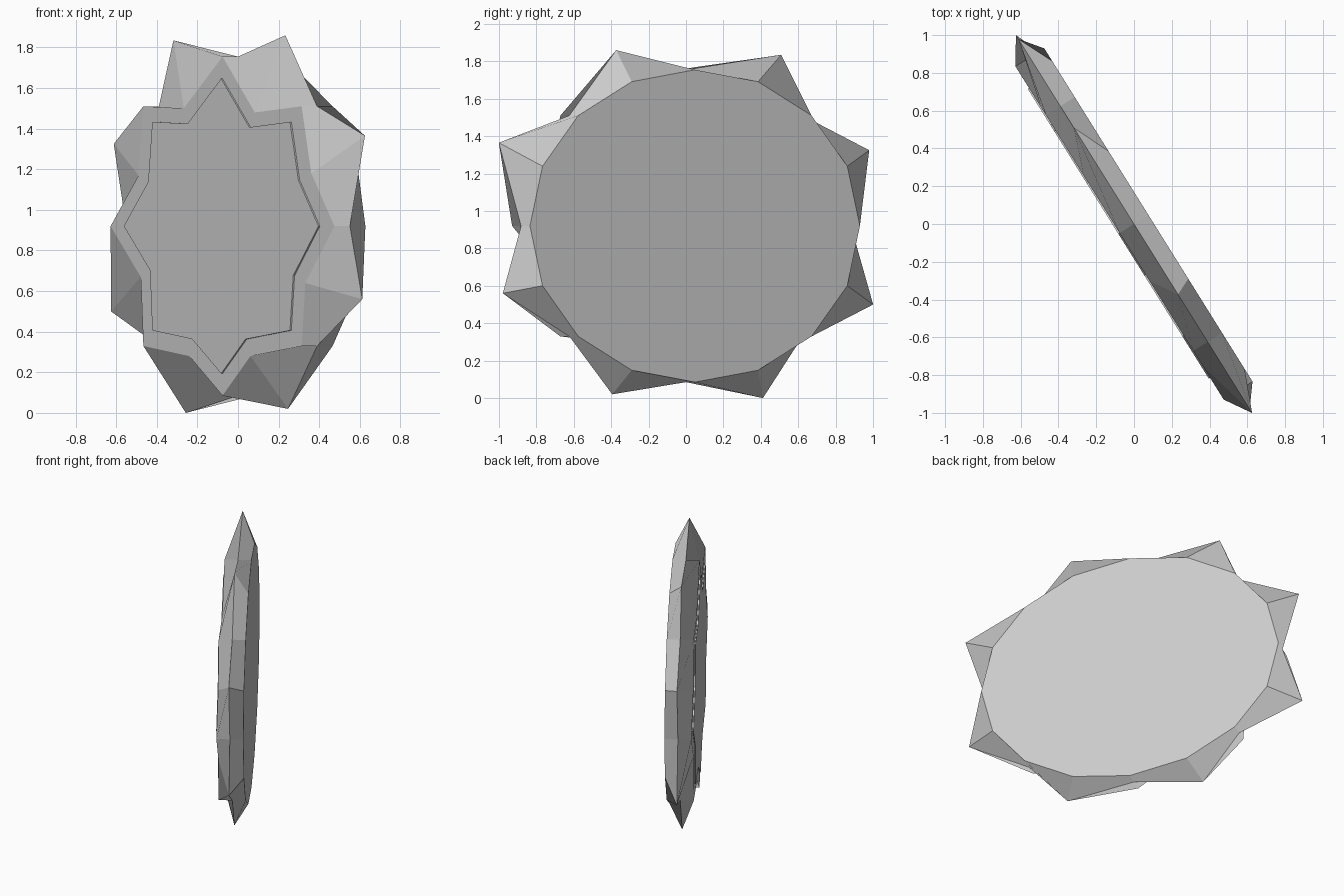
import bpy, bmesh, math
from mathutils import Vector

if "Cube" in bpy.data.objects:
    bpy.data.objects.remove(bpy.data.objects["Cube"])

# The slab stands upright: U runs along its width, N points out of its front
U = Vector((0.53, -0.848, 0))
N = Vector((-0.848, -0.53, 0))
CZ = 0.92
RX, RZ = 1.04, 0.835

# Irregular outer spikes and front notches (u, z), clockwise from the top
spikes = [(.44, 1.86), (1.18, 1.365), (1.155, .56), (.465, .02),
          (-.485, 0), (-1.18, .5), (-1.155, 1.325), (-.6, 1.835)]
notches = [(.3, 1.48), (.825, 1.18), (.77, .64), (.26, .28),
           (-.31, .28), (-.76, .67), (-.78, 1.17), (-.36, 1.5)]


def oval(k):
    a = k * math.pi / 8
    return RX * math.sin(a), CZ + RZ * math.cos(a)


def outline(odd=None):
    return [odd[k // 2] if odd and k % 2 else oval(k) for k in range(16)]


def make_solid(name, layers):
    """Loft (outline, depth) layers into a closed solid."""
    bm = bmesh.new()
    rings = [[bm.verts.new(U * u + N * depth + Vector((0, 0, z))) for u, z in pts]
             for pts, depth in layers]
    for a, b in zip(rings, rings[1:]):
        for i in range(16):
            j = (i + 1) % 16
            bm.faces.new((a[i], a[j], b[j], b[i]))
    bm.faces.new(rings[0])
    bm.faces.new(rings[-1])
    bmesh.ops.recalc_face_normals(bm, faces=bm.faces)
    mesh = bpy.data.meshes.new(name)
    bm.to_mesh(mesh)
    bm.free()
    ob = bpy.data.objects.new(name, mesh)
    bpy.context.collection.objects.link(ob)
    return ob


# Jagged slab: oval back, spiked middle, star-shaped front
front = outline(notches)
make_solid("jagged_slab", [(outline(), -.09), (outline(spikes), 0), (front, .09)])

# Thin raised panel following the front star
panel = [(u * .87, CZ + (z - CZ) * .87) for u, z in front]
make_solid("raised_front_panel", [(panel, .085), (panel, .098)])
